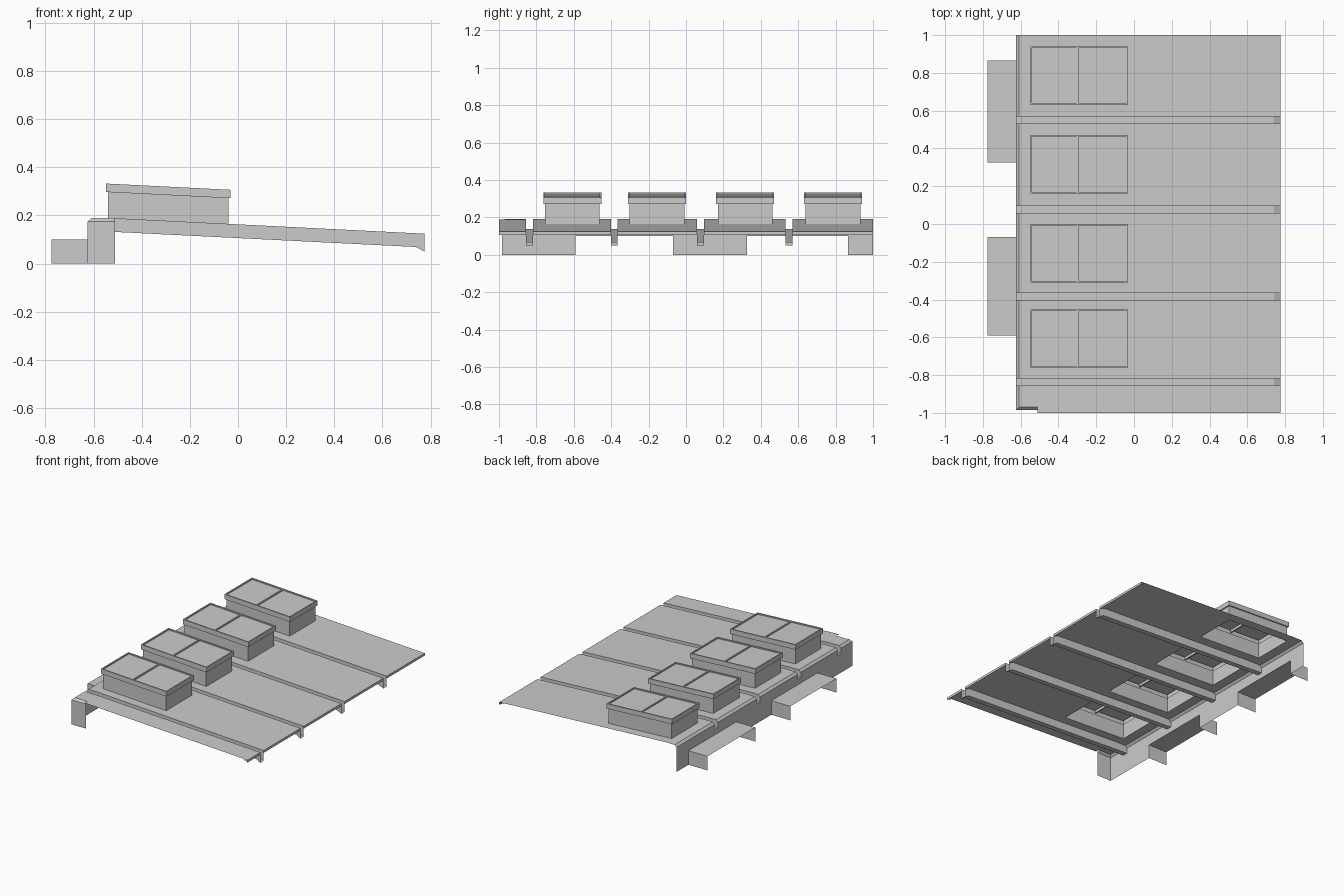
import bpy, bmesh

if "Cube" in bpy.data.objects:
    bpy.data.objects.remove(bpy.data.objects["Cube"])

SLOPE = 0.05
WALL_X, END_X = -0.625, 0.775
CHANNELS = [(-0.855, -0.818), (-0.402, -0.366), (0.058, 0.095), (0.532, 0.57)]
SKYLIGHTS = [-0.6075, -0.155, 0.3165, 0.786]      # centre y of each skylight
SKY_X = (-0.54, -0.04)
OPENINGS = [(-0.59, -0.07), (0.325, 0.865)]
FLOOR_DROP = 0.057


def roof_z(x):
    return 0.163 - SLOPE * x


def finish(bm, name):
    bmesh.ops.remove_doubles(bm, verts=bm.verts, dist=1e-5)
    mesh = bpy.data.meshes.new(name)
    bm.to_mesh(mesh)
    bm.free()
    obj = bpy.data.objects.new(name, mesh)
    bpy.context.collection.objects.link(obj)
    return obj


def face(bm, pts):
    return bm.faces.new([bm.verts.new(p) for p in pts])


def sweep(bm, profile, y0, y1):
    """Extrude an (x, z) polyline from y0 to y1."""
    for (xa, za), (xb, zb) in zip(profile, profile[1:]):
        face(bm, [(xa, y0, za), (xb, y0, zb), (xb, y1, zb), (xa, y1, za)])


# Roof profile: wall chamfer, flat ridge, slope, hem with drip wedge
RIDGE = [(WALL_X, 0.1), (WALL_X, 0.175), (-0.61, 0.19), (-0.54, 0.19)]
MID = [(-0.54, 0.19), (-0.04, roof_z(-0.04))]
EAVE = [(-0.04, roof_z(-0.04)), (END_X, roof_z(END_X)),
        (END_X, 0.107), (0.74, roof_z(0.74) - 0.002)]

# Roof sheets between the channels, with skylight holes
bm = bmesh.new()
edges = [c for pair in CHANNELS for c in pair] + [1.0]
for i, cy in enumerate(SKYLIGHTS):
    y0, y1 = edges[2 * i + 1], edges[2 * i + 2]
    h0, h1 = cy - 0.146, cy + 0.146
    for a, b in ((y0, h0), (h0, h1), (h1, y1)):
        sweep(bm, RIDGE, a, b)
        sweep(bm, EAVE, a, b)
    sweep(bm, MID, y0, h0)
    sweep(bm, MID, h1, y1)
# Narrow end strip
ye = CHANNELS[0][0]
sweep(bm, RIDGE[:3] + [(-0.51, 0.1885)], -0.97, ye)
sweep(bm, [(-0.51, 0.1885)] + EAVE[1:], -1.0, ye)
finish(bm, "roof_sheet")

# Drainage channels
bm = bmesh.new()
floor = [(WALL_X, roof_z(WALL_X) - FLOOR_DROP), (0.74, roof_z(0.74) - FLOOR_DROP), (END_X, 0.05)]
side = [RIDGE[1], RIDGE[2], RIDGE[3], EAVE[0], EAVE[1]] + floor[::-1]
for y0, y1 in CHANNELS:
    sweep(bm, floor, y0, y1)
    for y in (y0, y1):
        face(bm, [(x, y, z) for x, z in side])
    sweep(bm, [(WALL_X, 0.1), floor[0]], y0, y1)
finish(bm, "drain_channels")

# Lower back wall piers and the return at the front corner
bm = bmesh.new()
for y0, y1 in ((-0.985, -0.59), (-0.07, 0.325), (0.865, 1.0)):
    sweep(bm, [(WALL_X, 0), (WALL_X, 0.1)], y0, y1)
sweep(bm, [(WALL_X, 0.1), (WALL_X, 0.175)], -0.985, -0.97)
face(bm, [(WALL_X, -0.985, 0), (-0.51, -0.985, 0), (-0.51, -0.985, 0.175), (WALL_X, -0.985, 0.175)])
face(bm, [(WALL_X, -0.985, 0.175), (-0.51, -0.985, 0.175), (-0.51, -0.97, 0.1885), (-0.61, -0.97, 0.19)])
face(bm, [(WALL_X, -0.985, 0.175), (-0.61, -0.97, 0.19), (WALL_X, -0.97, 0.175)])
finish(bm, "back_wall")

# Awnings over the wall openings
bm = bmesh.new()
for y0, y1 in OPENINGS:
    sweep(bm, [(-0.775, 0.1), (WALL_X, 0.1)], y0, y1)
    for y in (y0, y1):
        face(bm, [(-0.775, y, 0), (WALL_X, y, 0), (WALL_X, y, 0.1), (-0.775, y, 0.1)])
finish(bm, "awnings")


# Skylights: rings at (inset from curb, height above roof)
def ring(bm, cy, out, h):
    xa, xb = SKY_X[0] - out, SKY_X[1] + out
    hy = 0.146 + out
    return [bm.verts.new((x, cy + s * hy, roof_z(x) + h))
            for x, s in ((xa, -1), (xb, -1), (xb, 1), (xa, 1))]


for n, cy in enumerate(SKYLIGHTS):
    bm = bmesh.new()
    rings = [ring(bm, cy, o, h) for o, h in
             ((0, -0.001), (0, 0.107), (0.009, 0.107), (0.009, 0.142), (0, 0.142), (0, 0.134))]
    for a, b in zip(rings, rings[1:]):
        for k in range(4):
            bm.faces.new([a[k], a[k - 1], b[k - 1], b[k]])
    bm.faces.new(rings[-1])
    bmesh.ops.recalc_face_normals(bm, faces=bm.faces)
    finish(bm, f"skylight_{n + 1}")

    # Glazing bar across the middle
    bm = bmesh.new()
    zc = roof_z(-0.3)
    bar = [(-0.305, zc + 0.115), (-0.295, zc + 0.115), (-0.295, zc + 0.142), (-0.305, zc + 0.142)]
    sweep(bm, bar + bar[:1], cy - 0.146, cy + 0.146)
    finish(bm, f"glazing_bar_{n + 1}")
